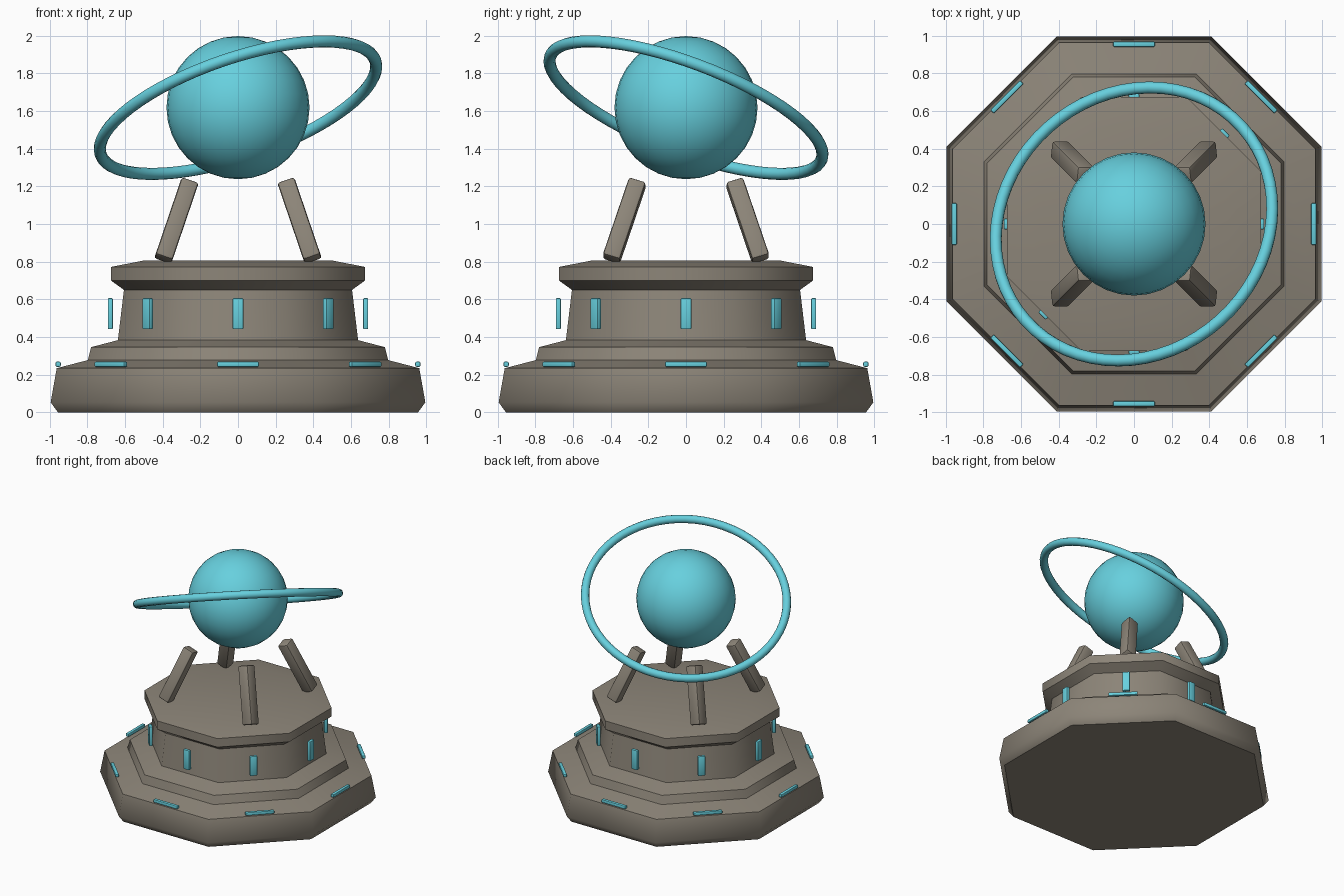
import bpy, bmesh, math
from mathutils import Vector, Matrix

if "Cube" in bpy.data.objects:
    bpy.data.objects.remove(bpy.data.objects["Cube"])


def material(name, rgb):
    m = bpy.data.materials.new(name)
    m.diffuse_color = (*rgb, 1)
    m.use_nodes = True
    m.node_tree.nodes["Principled BSDF"].inputs["Base Color"].default_value = m.diffuse_color
    return m


STONE = material("warm grey stone", (0.265, 0.235, 0.19))
CYAN = material("cyan", (0.135, 0.63, 0.73))


def add_object(name, bm, mat, angle=None):
    bmesh.ops.recalc_face_normals(bm, faces=bm.faces)
    mesh = bpy.data.meshes.new(name)
    bm.to_mesh(mesh)
    bm.free()
    mesh.materials.append(mat)
    ob = bpy.data.objects.new(name, mesh)
    bpy.context.collection.objects.link(ob)
    if angle:
        bpy.ops.object.select_all(action='DESELECT')
        ob.select_set(True)
        bpy.context.view_layer.objects.active = ob
        bpy.ops.object.shade_smooth_by_angle(angle=math.radians(angle))
    return ob


def bevelled_box(name, size, matrix, mat, bevel):
    bm = bmesh.new()
    bmesh.ops.create_cube(bm, size=1, matrix=Matrix.Diagonal((*size, 1)))
    bmesh.ops.bevel(bm, geom=bm.edges[:], offset=bevel, segments=2,
                    profile=0.5, affect='EDGES')
    bm.transform(matrix)
    return add_object(name, bm, mat, 40)


# Stepped octagonal plinth: (distance to flat side, height)
PROFILE = [(0.957, 0), (0.995, 0.053), (0.963, 0.234), (0.798, 0.277),
           (0.78, 0.346), (0.638, 0.383), (0.606, 0.65), (0.675, 0.70),
           (0.675, 0.772), (0.50, 0.806)]
bm = bmesh.new()
rings = []
for apothem, z in PROFILE:
    r = apothem / math.cos(math.pi / 8)
    rings.append([bm.verts.new((r * math.cos((i + 0.5) * math.pi / 4),
                                r * math.sin((i + 0.5) * math.pi / 4), z))
                  for i in range(8)])
for low, high in zip(rings, rings[1:]):
    for i in range(8):
        j = (i + 1) % 8
        bm.faces.new((low[i], low[j], high[j], high[i]))
bm.faces.new(rings[0][::-1])
bm.faces.new(rings[-1])
add_object("plinth", bm, STONE, 50)

# Lights on every side: long ones on the step, upright ones at the wall
for i in range(8):
    turn = Matrix.Rotation(i * math.pi / 4, 4, 'Z')
    bevelled_box("step_light", (0.027, 0.223, 0.027),
                 turn @ Matrix.Translation((0.955, 0, 0.255)), CYAN, 0.006)
    bevelled_box("wall_light", (0.027, 0.057, 0.165),
                 turn @ Matrix.Translation((0.678, 0, 0.524)), CYAN, 0.006)

# Four struts leaning inwards
lean_x, lean_y = math.radians(17.9), math.radians(18.8)
for sx in (-1, 1):
    for sy in (-1, 1):
        tilt = (Matrix.Rotation(-sx * lean_y, 4, 'Y')
                @ Matrix.Rotation(sy * lean_x, 4, 'X'))
        place = Matrix.Translation((sx * 0.327, sy * 0.327, 1.018))
        bevelled_box("strut", (0.095, 0.095, 0.455), place @ tilt, STONE, 0.014)

# Floating globe
CENTRE = Vector((0, 0, 1.618))
bm = bmesh.new()
bmesh.ops.create_uvsphere(bm, u_segments=32, v_segments=16, radius=0.38,
                          matrix=Matrix.Translation(CENTRE))
add_object("globe", bm, CYAN, 40)

# Tilted ring around the globe
MAJOR, MINOR, N, K = 0.771, 0.032, 64, 12
bm = bmesh.new()
grid = []
for i in range(N):
    a = 2 * math.pi * i / N
    row = []
    for k in range(K):
        b = 2 * math.pi * k / K
        r = MAJOR + MINOR * math.cos(b)
        row.append(bm.verts.new((r * math.cos(a), r * math.sin(a),
                                 MINOR * math.sin(b))))
    grid.append(row)
for i in range(N):
    for k in range(K):
        n, m = (i + 1) % N, (k + 1) % K
        bm.faces.new((grid[i][k], grid[n][k], grid[n][m], grid[i][m]))
axis = Vector((-0.305, 0.34, 0.89)).normalized()
bm.transform(Matrix.Translation(CENTRE)
             @ axis.to_track_quat('Z', 'Y').to_matrix().to_4x4())
add_object("orbit_ring", bm, CYAN, 50)
